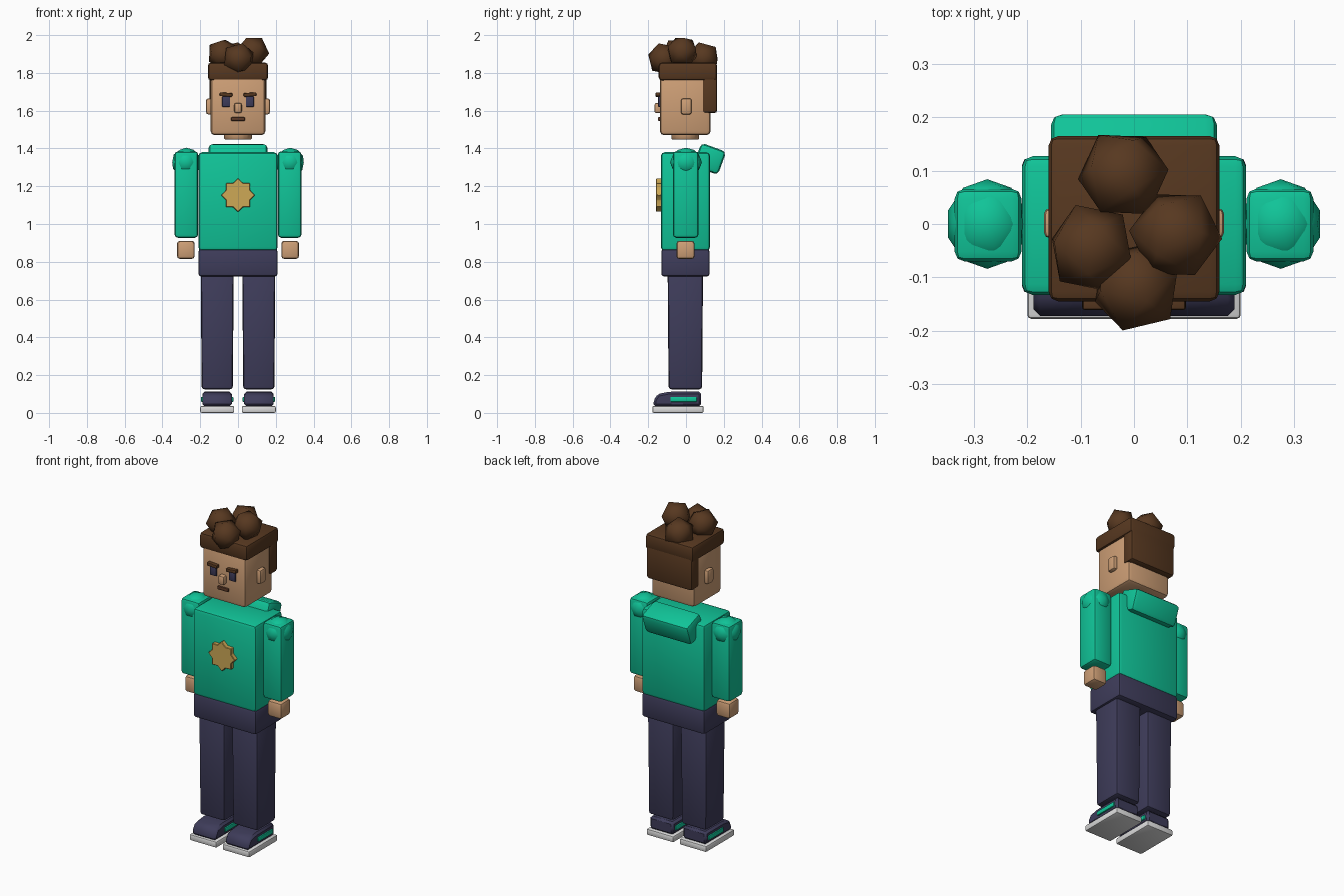
import bpy, bmesh, math
from mathutils import Euler, Matrix

if "Cube" in bpy.data.objects:
    bpy.data.objects.remove(bpy.data.objects["Cube"])


def material(name, hex_code):
    rgb = [int(hex_code[i:i + 2], 16) / 255 for i in (0, 2, 4)]
    lin = [c / 12.92 if c < 0.04 else ((c + 0.055) / 1.055) ** 2.4 for c in rgb]
    m = bpy.data.materials.new(name)
    m.use_nodes = True
    m.diffuse_color = (*lin, 1)
    m.node_tree.nodes["Principled BSDF"].inputs["Base Color"].default_value = (*lin, 1)
    return m


TEAL = material("teal cloth", "10C498")
NAVY = material("navy cloth", "3E3C5A")
SKIN = material("skin", "CE9F76")
HAIR = material("brown hair", "573820")
LIPS = material("dark brown lips", "5A3826")
SOLE = material("pale sole", "DCDCDC")
GOLD = material("gold badge", "CDA856")


def finish(bm, name, mat, angle=40):
    bmesh.ops.recalc_face_normals(bm, faces=bm.faces)
    mesh = bpy.data.meshes.new(name)
    bm.to_mesh(mesh)
    bm.free()
    mesh.materials.append(mat)
    ob = bpy.data.objects.new(name, mesh)
    bpy.context.collection.objects.link(ob)
    bpy.ops.object.select_all(action="DESELECT")
    ob.select_set(True)
    bpy.context.view_layer.objects.active = ob
    bpy.ops.object.shade_smooth_by_angle(angle=math.radians(angle))
    return ob


def box(name, mat, x, y, z, bevel=0.015, tilt=(0, 0, 0), taper=1.0):
    """Rounded box from (min, max) ranges; taper scales the bottom end."""
    bm = bmesh.new()
    bmesh.ops.create_cube(bm, size=1)
    size = [r[1] - r[0] for r in (x, y, z)]
    for v in bm.verts:
        k = taper if v.co.z < 0 else 1
        v.co = (v.co.x * size[0] * k, v.co.y * size[1] * k, v.co.z * size[2])
    bmesh.ops.bevel(bm, geom=bm.edges[:], offset=bevel, segments=2,
                    profile=0.5, affect="EDGES")
    rot = Euler([math.radians(a) for a in tilt]).to_matrix().to_4x4()
    mid = [(r[0] + r[1]) / 2 for r in (x, y, z)]
    bm.transform(Matrix.Translation(mid) @ rot)
    return finish(bm, name, mat)


def ball(name, mat, centre, scale, detail, tilt=(0, 0, 0)):
    bm = bmesh.new()
    bmesh.ops.create_icosphere(bm, subdivisions=detail, radius=1)
    rot = Euler([math.radians(a) for a in tilt]).to_matrix().to_4x4()
    bm.transform(Matrix.Translation(centre) @ Matrix.Diagonal((*scale, 1)) @ rot)
    return finish(bm, name, mat, 180)


def prism(name, mat, points, depth, matrix, bevel=0.004):
    """Extrude a flat outline along its own z, then place it."""
    bm = bmesh.new()
    face = bm.faces.new([bm.verts.new((a, b, 0)) for a, b in points])
    ext = bmesh.ops.extrude_face_region(bm, geom=[face])
    for v in ext["geom"]:
        if isinstance(v, bmesh.types.BMVert):
            v.co.z += depth
    bmesh.ops.recalc_face_normals(bm, faces=bm.faces)
    bmesh.ops.bevel(bm, geom=bm.edges[:], offset=bevel, segments=1, affect="EDGES")
    bm.transform(matrix)
    return finish(bm, name, mat)


# limbs, shoes and paired face parts
for side, s in (("left", 1), ("right", -1)):
    def span(a, b):
        return tuple(sorted((s * a, s * b)))

    box(side + "_sole", SOLE, span(0.02, 0.2), (-0.178, 0.093), (0, 0.037), 0.008)
    # shoe upper: side profile with a sloping toe, extruded across the foot
    profile = [(-0.172, 0.035), (-0.172, 0.065), (-0.15, 0.1), (-0.09, 0.112),
               (0.08, 0.112), (0.08, 0.035)]
    across = Matrix(((0, 0, 1, s * 0.11 - 0.078), (1, 0, 0, 0),
                     (0, 1, 0, 0), (0, 0, 0, 1)))
    prism(side + "_shoe", NAVY, profile, 0.156, across, 0.012)
    box(side + "_shoe_stripe", TEAL, span(0.024, 0.196), (-0.083, 0.058),
        (0.058, 0.085), 0.005)
    box(side + "_leg", NAVY, span(0.023, 0.197), (-0.097, 0.09), (0.125, 0.74),
        0.015, taper=0.95)
    box(side + "_arm", TEAL, span(0.211, 0.336), (-0.07, 0.066), (0.927, 1.385), 0.018)
    ball(side + "_shoulder", TEAL, (s * 0.275, 0, 1.327), (0.077, 0.084, 0.077), 2)
    box(side + "_hand", SKIN, span(0.229, 0.323), (-0.051, 0.046), (0.815, 0.911), 0.016)
    box(side + "_ear", SKIN, span(0.135, 0.169), (-0.027, 0.03), (1.58, 1.665), 0.012)
    box(side + "_eye", NAVY, span(0.042, 0.084), (-0.148, -0.13), (1.62, 1.675), 0.004)
    box(side + "_eyebrow", HAIR, span(0.03, 0.097), (-0.161, -0.13), (1.675, 1.695),
        0.005, (0, -s * 4, 0))

# body
box("pelvis", NAVY, (-0.21, 0.21), (-0.131, 0.125), (0.722, 0.868), 0.015)
box("torso", TEAL, (-0.21, 0.21), (-0.133, 0.127), (0.858, 1.38), 0.02)
box("hood", TEAL, (-0.156, 0.156), (0.055, 0.195), (1.28, 1.41), 0.022, (-20, 0, 0))

# eight-pointed badge
star = []
for i in range(16):
    r = 0.069 if i % 2 else 0.09
    a = i * math.pi / 8
    star.append((r * math.sin(a), r * math.cos(a)))
prism("badge", GOLD, star, 0.032,
      Matrix.Translation((0, -0.126, 1.153)) @ Matrix.Rotation(math.pi / 2, 4, "X"), 0.003)

# neck and head
ring = [(0.074 * math.cos(i * math.pi / 8), 0.074 * math.sin(i * math.pi / 8))
        for i in range(16)]
prism("neck", SKIN, ring, 0.06, Matrix.Translation((0, -0.004, 1.448)), 0.005)
box("head", SKIN, (-0.145, 0.145), (-0.138, 0.13), (1.47, 1.79), 0.022)
box("nose", SKIN, (-0.02, 0.02), (-0.167, -0.12), (1.587, 1.641), 0.011)
box("mouth", LIPS, (-0.037, 0.037), (-0.149, -0.13), (1.545, 1.566), 0.006)

# hair: cap, back panel and loose curls
box("hair_cap", HAIR, (-0.16, 0.16), (-0.145, 0.165), (1.76, 1.855), 0.018)
box("hair_back", HAIR, (-0.152, 0.152), (0.085, 0.165), (1.587, 1.79), 0.016)
curls = [((-0.02, 0.093, 1.88), 0.088, (20, 10, 15)),
         ((-0.08, -0.045, 1.9), 0.086, (-15, 25, 40)),
         ((0.078, -0.02, 1.912), 0.088, (30, 15, 70)),
         ((0.004, -0.118, 1.875), 0.088, (10, -20, 100))]
for centre, r, tilt in curls:
    ball("hair_curl", HAIR, centre, (r, r, r), 1, tilt)
